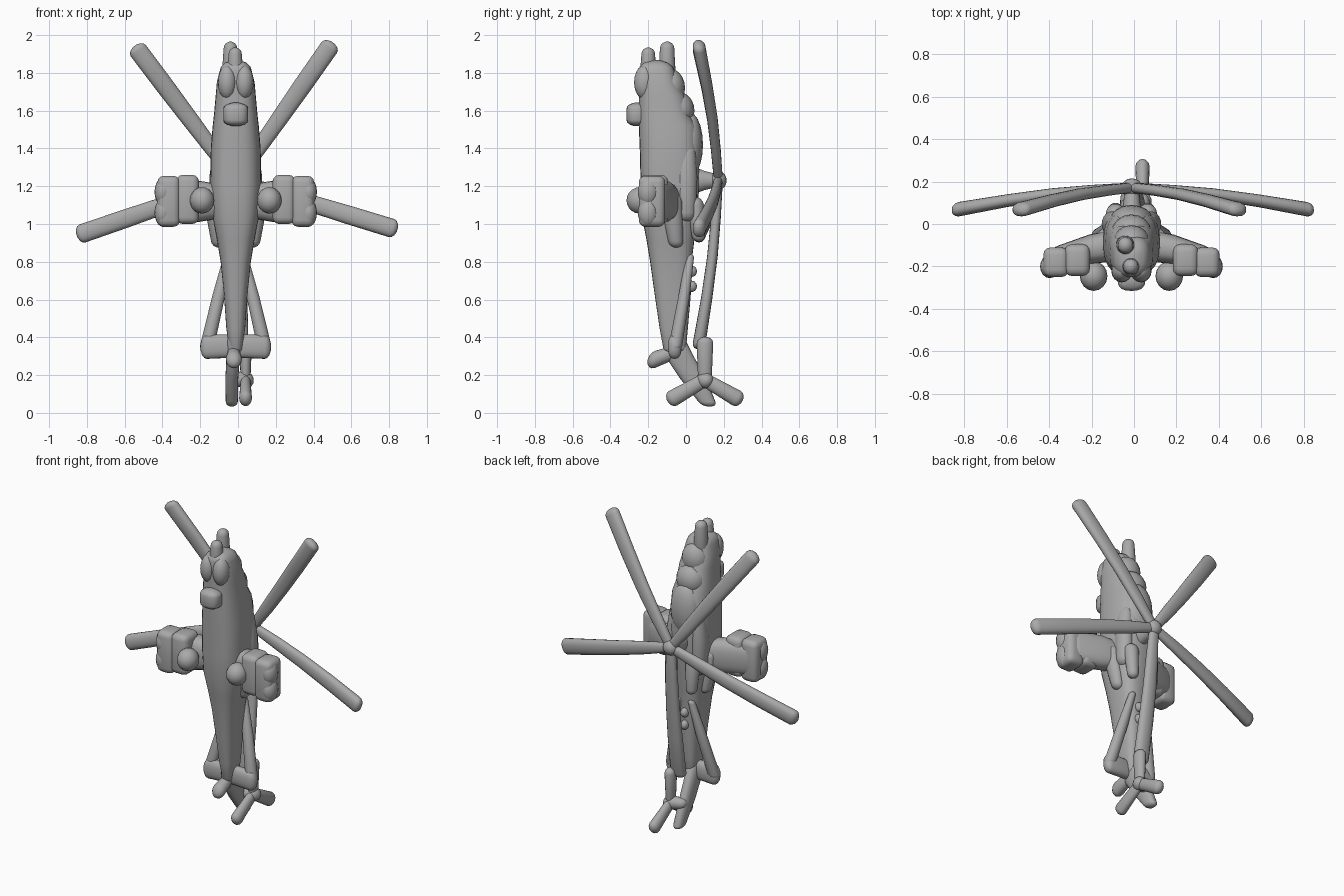
import bpy, bmesh
from math import sin, cos, pi, radians, sqrt
from mathutils import Vector

cube = bpy.data.objects.get("Cube")
if cube:
    bpy.data.objects.remove(cube)

grey = bpy.data.materials.new("plain grey")
grey.use_nodes = True
grey.diffuse_color = (0.4, 0.4, 0.4, 1)
grey.node_tree.nodes["Principled BSDF"].inputs["Base Color"].default_value = (0.4, 0.4, 0.4, 1)

X, Y, Z = Vector((1, 0, 0)), Vector((0, 1, 0)), Vector((0, 0, 1))
MID = -0.012


def finish(name, bm, angle=50):
    bmesh.ops.recalc_face_normals(bm, faces=bm.faces)
    mesh = bpy.data.meshes.new(name)
    bm.to_mesh(mesh)
    bm.free()
    mesh.materials.append(grey)
    obj = bpy.data.objects.new(name, mesh)
    bpy.context.collection.objects.link(obj)
    bpy.ops.object.select_all(action='DESELECT')
    obj.select_set(True)
    bpy.context.view_layer.objects.active = obj
    bpy.ops.object.shade_smooth_by_angle(angle=radians(angle))
    return obj


def loft(name, stations, u=X, v=Y, power=2.0, sides=20, cap=1.0):
    """Rounded-end skin over stations (centre, half width along u, half depth along v)."""
    st = [(Vector(c), a, b) for c, a, b in stations]

    def rounded(end, inner):
        c, a, b = end
        d = (c - inner[0]).normalized() * min(a, b) * cap
        return [(c + d * t, a * sqrt(1 - t * t), b * sqrt(1 - t * t)) for t in (0.4, 0.75, 0.97)]

    st = rounded(st[0], st[1])[::-1] + st + rounded(st[-1], st[-2])
    bm = bmesh.new()
    rings = []
    for c, a, b in st:
        ring = []
        for i in range(sides):
            t = 2 * pi * i / sides
            s, k = sin(t), cos(t)
            p = abs(k) ** (2 / power) * (1 if k > 0 else -1)
            q = abs(s) ** (2 / power) * (1 if s > 0 else -1)
            ring.append(bm.verts.new(c + u * a * p + v * b * q))
        rings.append(ring)
    for r, n in zip(rings, rings[1:]):
        for i in range(sides):
            j = (i + 1) % sides
            bm.faces.new((r[i], r[j], n[j], n[i]))
    bm.faces.new(rings[0])
    bm.faces.new(rings[-1])
    return finish(name, bm)


def ball(name, centre, size):
    bm = bmesh.new()
    bmesh.ops.create_uvsphere(bm, u_segments=16, v_segments=10, radius=1)
    for vert in bm.verts:
        vert.co = Vector(centre) + Vector([vert.co[i] * size[i] for i in range(3)])
    return finish(name, bm)


def block(name, centre, size, bevel=0.03):
    bm = bmesh.new()
    bmesh.ops.create_cube(bm, size=2)
    for vert in bm.verts:
        vert.co = Vector(centre) + Vector([vert.co[i] * size[i] for i in range(3)])
    bmesh.ops.bevel(bm, geom=bm.edges[:], offset=bevel, segments=3, profile=0.5, affect='EDGES')
    return finish(name, bm)


# Fuselage standing nose up: height, half width, belly y, back y
hull = [(0.34, 0.035, -0.12, 0.0), (0.45, 0.05, -0.14, 0.01), (0.62, 0.062, -0.165, 0.025),
        (0.8, 0.08, -0.19, 0.03), (0.92, 0.1, -0.21, 0.045), (1.05, 0.125, -0.235, 0.06),
        (1.2, 0.135, -0.24, 0.07), (1.4, 0.132, -0.245, 0.07), (1.52, 0.122, -0.25, 0.06),
        (1.58, 0.115, -0.25, 0.02), (1.68, 0.106, -0.25, -0.005), (1.75, 0.1, -0.25, -0.045),
        (1.81, 0.085, -0.25, -0.06)]
loft("fuselage", [((MID, (f + b) / 2, z), w, (b - f) / 2) for z, w, f, b in hull],
     power=2.7, sides=28, cap=0.7)

# Stepped canopy and back housing
ball("front_canopy", (MID, -0.08, 1.72), (0.085, 0.075, 0.1))
ball("rear_canopy", (MID, -0.04, 1.6), (0.095, 0.085, 0.1))
ball("gearbox_cover", (MID, 0.02, 1.42), (0.1, 0.07, 0.17))

# Nose sensors, chin turret
loft("upper_nose_probe", [((-0.04, -0.1, 1.8), 0.045, 0.045), ((-0.04, -0.1, 1.93), 0.036, 0.038)])
loft("lower_nose_probe", [((-0.015, -0.2, 1.78), 0.045, 0.045), ((-0.015, -0.2, 1.9), 0.035, 0.036)])
for side in (-1, 1):
    ball("nose_sensor", (MID + side * 0.045, -0.22, 1.75), (0.05, 0.055, 0.09))
loft("chin_turret", [((-0.012, -0.26, 1.55), 0.066, 0.055), ((-0.012, -0.26, 1.61), 0.066, 0.055)],
     power=2.6, cap=0.6)

# Main rotor: five drooping blades around the hub
hub = Vector((-0.01, 0.17, 1.23))
loft("rotor_mast", [((hub.x, 0.02, hub.z), 0.06, 0.08), ((hub.x, 0.1, hub.z), 0.04, 0.05),
                    ((hub.x, 0.16, hub.z), 0.035, 0.035)], u=X, v=Z)
ball("rotor_hub", hub, (0.05, 0.045, 0.05))
for n in range(5):
    a = radians(-17 + 72 * n)
    out, across = Vector((cos(a), 0, sin(a))), Vector((-sin(a), 0, cos(a)))
    path = [(0.02, 0.03, 0.024, 0.0), (0.2, 0.04, 0.026, -0.012), (0.4, 0.045, 0.028, -0.03),
            (0.62, 0.049, 0.03, -0.06), (0.86, 0.05, 0.034, -0.1)]
    loft("rotor_blade", [(hub + out * r + Y * dy, w, t) for r, w, t, dy in path],
         u=across, v=Y, power=2.3, sides=16)

# Stub wings, weapon pods and engines, mirrored
for side, label in ((-1, "right"), (1, "left")):
    def at(x, y, z):
        return (MID + side * x, y, z)
    loft(label + "_stub_wing", [(at(0.08, -0.1, 1.12), 0.09, 0.075), (at(0.2, -0.12, 1.12), 0.11, 0.07),
                                (at(0.34, -0.15, 1.12), 0.1, 0.05)], u=Z, v=Y, power=2.6)
    block(label + "_outer_pod", at(0.355, -0.18, 1.12), (0.06, 0.07, 0.135), 0.035)
    block(label + "_middle_pod", at(0.255, -0.17, 1.13), (0.06, 0.075, 0.13), 0.035)
    for dz in (-0.06, 0.05):
        ball(label + "_outer_store", at(0.385, -0.2, 1.12 + dz), (0.045, 0.055, 0.075))
    ball(label + "_inner_pod", at(0.178, -0.245, 1.125), (0.065, 0.07, 0.07))
    loft(label + "_engine", [(at(0.085, 0.0, 1.06), 0.05, 0.055), (at(0.09, 0.0, 1.25), 0.05, 0.06),
                             (at(0.08, 0.0, 1.38), 0.04, 0.05)])
    loft(label + "_exhaust", [(at(0.075, 0.065, 0.94), 0.035, 0.035), (at(0.075, 0.05, 1.1), 0.045, 0.045)])
    loft(label + "_side_fairing", [(at(0.095, -0.055, 0.91), 0.036, 0.04),
                                   (at(0.12, -0.08, 1.12), 0.05, 0.06)])
    # Tail brace running down to the stabiliser tip
    loft(label + "_tail_brace", [(at(0.045, 0.02, 0.82), 0.022, 0.022), (at(0.09, -0.01, 0.62), 0.034, 0.03),
                                 (at(0.15, -0.055, 0.36), 0.038, 0.036)])
    loft(label + "_stabiliser", [(at(0.0, -0.06, 0.355), 0.062, 0.032), (at(0.152, -0.06, 0.35), 0.064, 0.036)],
         u=Z, v=Y, power=2.5)

# Small fittings along the tail spine
for y, z in ((0.03, 0.75), (0.03, 0.67)):
    ball("spine_fitting", (MID, y, z), (0.025, 0.028, 0.03))

# Swept tail fin, tail wheel
loft("tail_fin", [((-0.02, -0.06, 0.38), 0.04, 0.06), ((-0.025, -0.035, 0.3), 0.036, 0.075),
                  ((-0.033, 0.04, 0.18), 0.034, 0.07), ((-0.033, 0.11, 0.06), 0.032, 0.045)], power=2.4)
loft("tail_wheel", [((-0.022, -0.09, 0.31), 0.035, 0.04), ((-0.022, -0.165, 0.283), 0.042, 0.045)],
     u=X, v=Z)

# Tail rotor on the left of the fin
tail_hub = Vector((0.04, 0.1, 0.175))
loft("tail_rotor_shaft", [((-0.03, 0.09, 0.18), 0.035, 0.035), (tail_hub, 0.045, 0.045)], u=Y, v=Z)
for n in range(3):
    a = radians(90 + 120 * n)
    out, across = Vector((0, cos(a), sin(a))), Vector((0, -sin(a), cos(a)))
    loft("tail_rotor_blade", [(tail_hub, 0.036, 0.026), (tail_hub + out * 0.1, 0.04, 0.03),
                              (tail_hub + out * 0.195, 0.044, 0.034)], u=across, v=X, sides=16)
